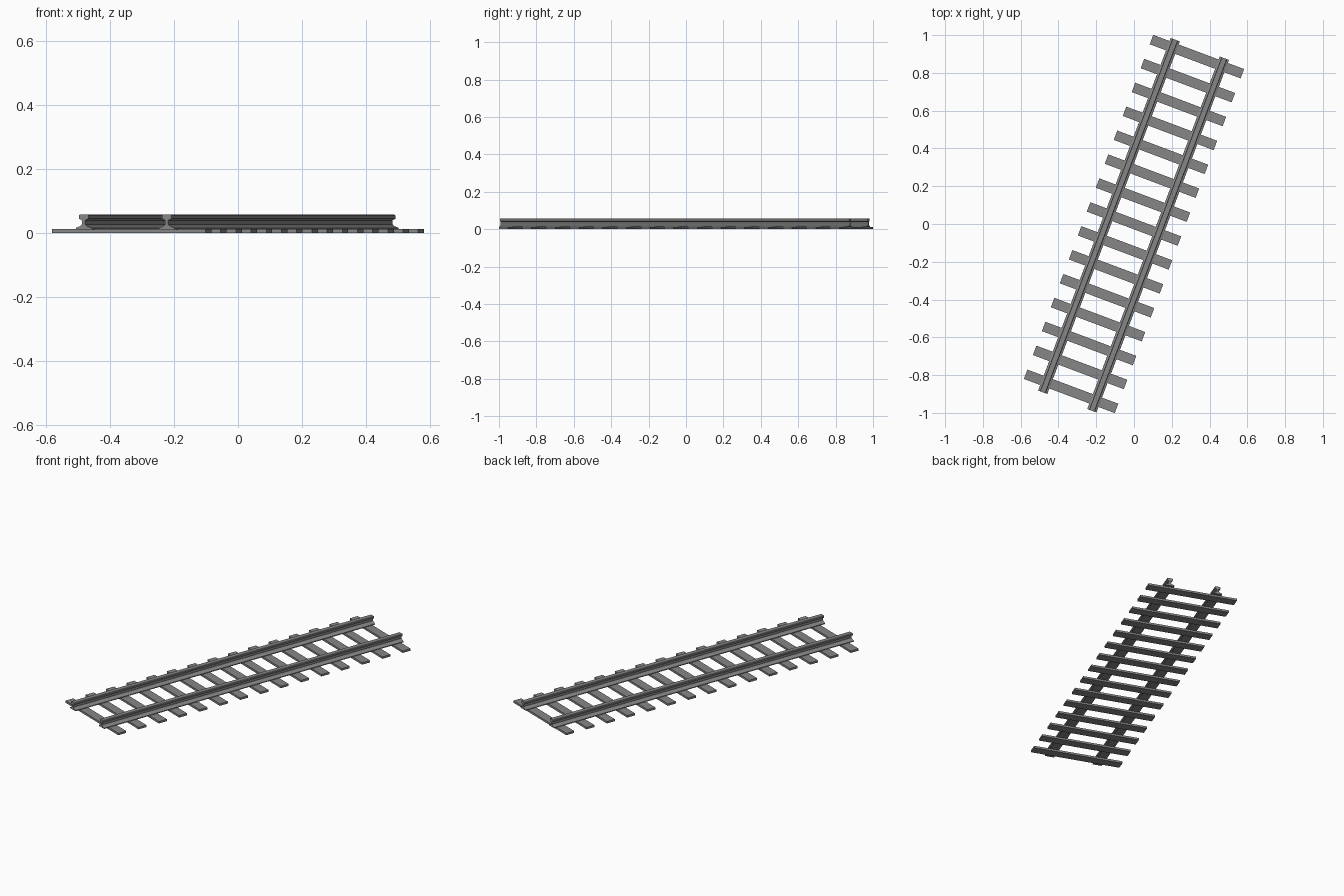
import bpy
import bmesh
import math
from mathutils import Matrix

cube = bpy.data.objects.get("Cube")
if cube:
    bpy.data.objects.remove(cube, do_unlink=True)

TURN = Matrix.Rotation(math.radians(-20.6), 4, 'Z')


def make_material(name, grey):
    mat = bpy.data.materials.new(name)
    mat.use_nodes = True
    colour = (grey, grey, grey, 1)
    mat.diffuse_color = colour
    mat.node_tree.nodes["Principled BSDF"].inputs["Base Color"].default_value = colour
    return mat


def extrude_profile(name, points, length, centre, mat):
    """Sweep a closed x-z outline along the track direction."""
    bm = bmesh.new()
    face = bm.faces.new([bm.verts.new((x, -length / 2, z)) for x, z in points])
    swept = bmesh.ops.extrude_face_region(bm, geom=[face])
    moved = [v for v in swept["geom"] if isinstance(v, bmesh.types.BMVert)]
    bmesh.ops.translate(bm, verts=moved, vec=(0, length, 0))
    bmesh.ops.recalc_face_normals(bm, faces=bm.faces)
    mesh = bpy.data.meshes.new(name)
    bm.to_mesh(mesh)
    bm.free()
    mesh.materials.append(mat)
    obj = bpy.data.objects.new(name, mesh)
    bpy.context.collection.objects.link(obj)
    obj.matrix_world = TURN @ Matrix.Translation(centre)
    return obj


def mirrored(half):
    return half + [(-x, z) for x, z in reversed(half)]


steel = make_material("rail grey", 0.24)
wood = make_material("sleeper grey", 0.24)

# Rail section: flat foot, flared web and rounded-off head
rail_half = [(0.026, 0.011), (0.026, 0.016), (0.012, 0.021), (0.005, 0.027),
             (0.005, 0.039), (0.016, 0.045), (0.016, 0.054), (0.013, 0.057)]
for side, x in (("left", 0.139), ("right", -0.139)):
    extrude_profile(side + "_rail", mirrored(rail_half), 1.994, (x, -0.007, 0), steel)

# Sleepers, evenly spaced under the rails
COUNT, PITCH = 15, 0.1352
sleeper_half = [(0.257, 0), (0.257, 0.012)]
for i in range(COUNT):
    y = (i - (COUNT - 1) / 2) * PITCH
    extrude_profile(f"sleeper_{i + 1}", mirrored(sleeper_half), 0.053, (0, y, 0), wood)
